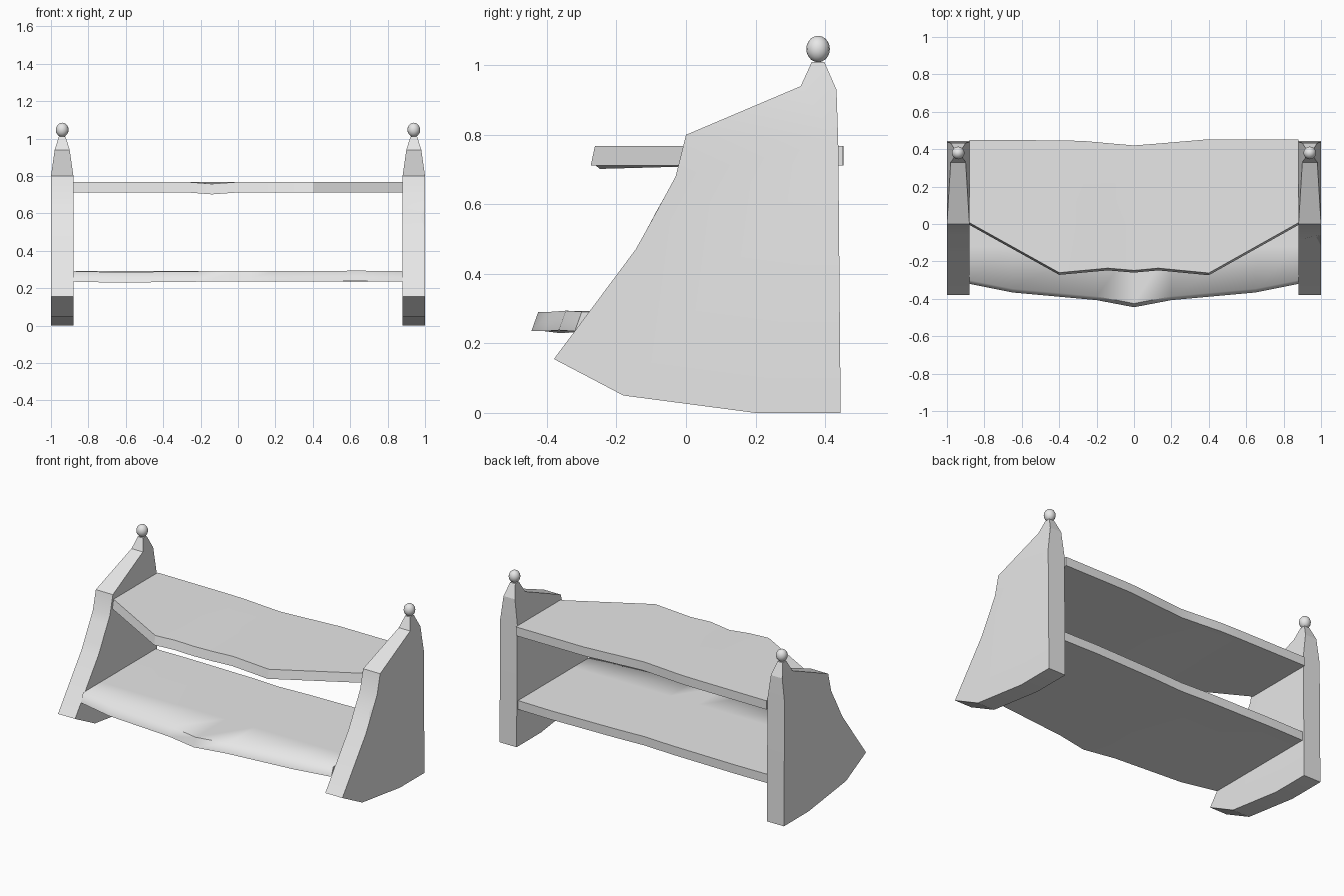
import bpy, bmesh
from math import radians

cube = bpy.data.objects.get("Cube")
if cube:
    bpy.data.objects.remove(cube, do_unlink=True)

grey = bpy.data.materials.new("plain grey")
grey.use_nodes = True
grey.diffuse_color = (0.8, 0.8, 0.8, 1)
grey.node_tree.nodes["Principled BSDF"].inputs["Base Color"].default_value = (0.8, 0.8, 0.8, 1)


def finish(bm, name, sharp_angle, keep_soft=lambda edge: False):
    """Smooth the faces, keep creases sharp and make the object."""
    bmesh.ops.recalc_face_normals(bm, faces=bm.faces)
    for face in bm.faces:
        face.smooth = True
    for edge in bm.edges:
        edge.smooth = keep_soft(edge) or edge.calc_face_angle(0) < radians(sharp_angle)
    mesh = bpy.data.meshes.new(name)
    bm.to_mesh(mesh)
    bm.free()
    mesh.materials.append(grey)
    obj = bpy.data.objects.new(name, mesh)
    bpy.context.collection.objects.link(obj)
    return obj


# Side panel outline: (y, z, half thickness), from the back foot round the front
FULL = 0.06
OUTLINE = [
    (0.445, 0, FULL), (0.2, 0, FULL), (-0.18, 0.05, FULL), (-0.38, 0.155, FULL),
    (-0.145, 0.47, FULL), (-0.117, 0.52, FULL), (-0.085, 0.58, FULL),
    (-0.057, 0.63, FULL), (-0.03, 0.68, FULL), (0, 0.8, FULL),
    (0.33, 0.94, 0.04), (0.362, 1.01, 0.018), (0.398, 1.01, 0.018),
    (0.433, 0.93, 0.04), (0.438, 0.78, FULL),
]
SHOULDER, CHIP, LAST = 9, 6, len(OUTLINE) - 1


def side_panel(name, side, chipped):
    bm = bmesh.new()
    inner, outer = [
        [bm.verts.new((side * (0.94 + d * w), y, z)) for y, z, w in OUTLINE]
        for d in (-1, 1)]
    if chipped:
        outer[CHIP].co.x -= side * 0.025
        outer[CHIP].co.y += 0.015
    for ring in (inner, outer):
        # Lower board, small chip triangle and tapered top
        bm.faces.new([v for i, v in enumerate(ring)
                      if i != CHIP and (i <= SHOULDER or i == LAST)])
        bm.faces.new(ring[CHIP - 1:CHIP + 2])
        bm.faces.new(ring[SHOULDER:])
    for i in range(len(OUTLINE)):
        j = (i + 1) % len(OUTLINE)
        bm.faces.new((inner[i], inner[j], outer[j], outer[i]))
    finish(bm, name, 16)


def knob(name, side):
    bm = bmesh.new()
    bmesh.ops.create_uvsphere(bm, u_segments=16, v_segments=10, radius=0.034)
    obj = finish(bm, name, 60)
    obj.location = (side * 0.94, 0.38, 1.047)
    obj.scale.z = 1.12


def shelf(name, columns, bottom, top, overhang, mid_y, soft_front):
    """Each column is (x, front y, back y, height offset at the front)."""
    bm = bmesh.new()
    rings = []
    for x, front, back, dz in columns:
        rings.append([bm.verts.new(p) for p in (
            (x, front, bottom + dz), (x, front + overhang, top + dz),
            (x, mid_y, top), (x, back, top),
            (x, back, bottom), (x, mid_y, bottom))])
    for a, b in zip(rings, rings[1:]):
        for i in range(6):
            j = (i + 1) % 6
            bm.faces.new((a[i], a[j], b[j], b[i]))
    for ring in (rings[0], rings[-1]):
        bm.faces.new(ring)
    front_edges = set()
    if soft_front:
        for a, b in zip(rings, rings[1:]):
            if abs(a[1].co.x + b[1].co.x) > 0.3:
                front_edges.add(bm.edges.get((a[1], b[1])))
    finish(bm, name, 28, lambda edge: edge in front_edges)


for label, side in (("left", 1), ("right", -1)):
    side_panel(label + "_side_panel", side, side == 1)
    knob(label + "_knob", side)

# Upper shelf with canted corners and a shallow dip along the back
shelf("upper_shelf", [
    (-0.88, -0.005, 0.45, 0), (-0.4, -0.272, 0.447, 0), (-0.27, -0.26, 0.444, 0),
    (-0.14, -0.248, 0.432, -0.01), (0, -0.26, 0.42, 0), (0.13, -0.248, 0.43, 0),
    (0.4, -0.274, 0.453, 0), (0.88, -0.005, 0.452, 0),
], 0.712, 0.768, 0.012, 0.12, False)

# Lower shelf, bowed forward to a shallow point
shelf("lower_shelf", [
    (-0.88, -0.32, 0.43, 0), (-0.65, -0.366, 0.432, -0.005), (-0.2, -0.407, 0.425, 0),
    (0, -0.445, 0.415, 0), (0.2, -0.407, 0.425, 0),
    (0.65, -0.366, 0.435, 0.003), (0.88, -0.32, 0.43, 0),
], 0.235, 0.291, 0.02, -0.12, True)
